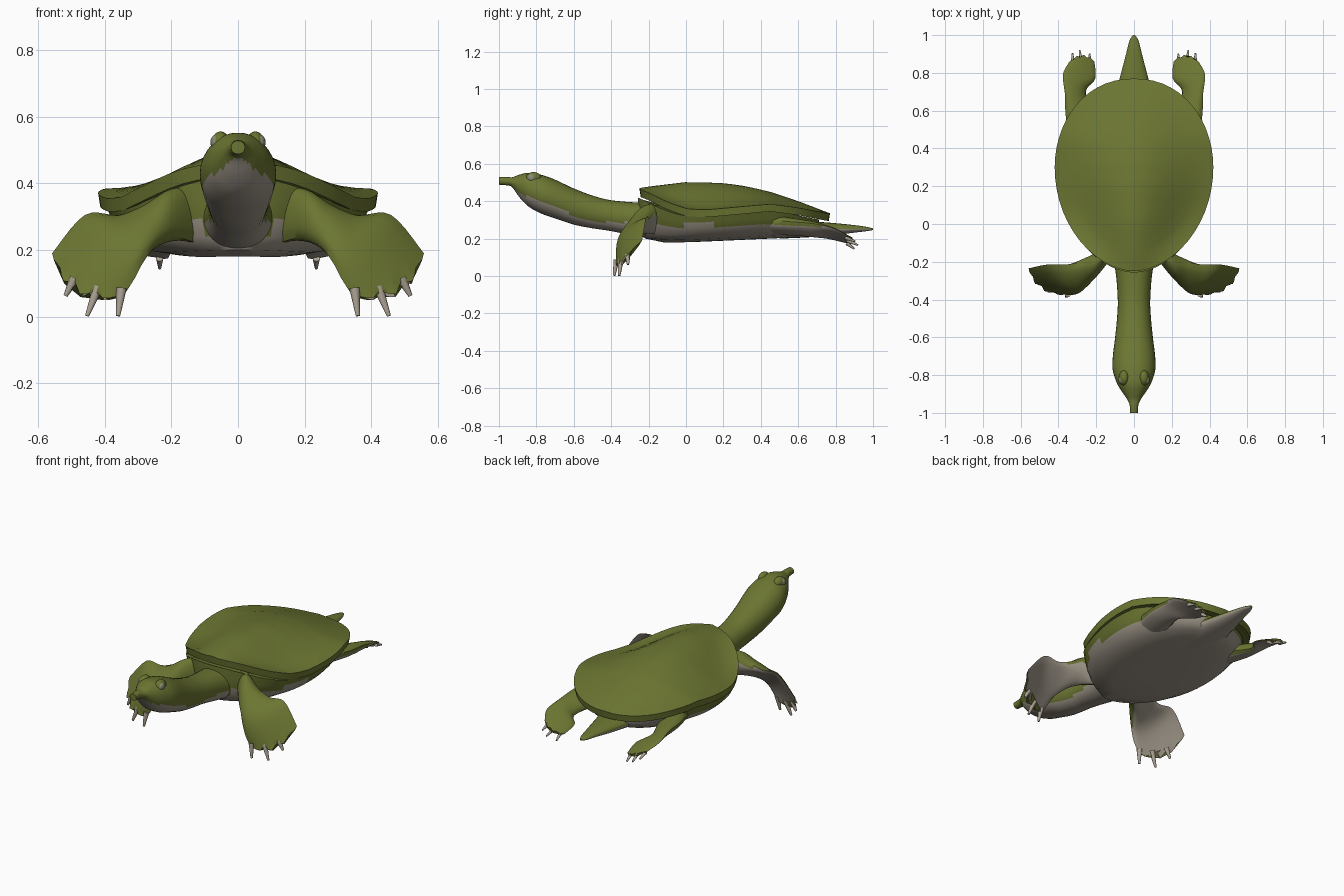
import bpy, bmesh, math
from mathutils import Vector

if "Cube" in bpy.data.objects:
    bpy.data.objects.remove(bpy.data.objects["Cube"])


def material(name, rgb):
    m = bpy.data.materials.new(name)
    m.diffuse_color = (*rgb, 1)
    m.use_nodes = True
    m.node_tree.nodes["Principled BSDF"].inputs["Base Color"].default_value = m.diffuse_color
    return m


GREEN = material("olive skin", (0.15, 0.18, 0.032))
BEIGE = material("pale belly", (0.34, 0.30, 0.245))
CLAW = material("claw horn", (0.42, 0.37, 0.30))
EYE = material("eye grey", (0.24, 0.26, 0.17))


def lerp(table, y):
    """Piecewise linear lookup in (y, value) pairs."""
    for (a, va), (b, vb) in zip(table, table[1:]):
        if y <= b:
            return va + (vb - va) * max(0, (y - a) / (b - a))
    return table[-1][1]


def refine(rows, steps):
    """Catmull-Rom refinement of equal-length rows of numbers."""
    out = []
    for i in range(len(rows) - 1):
        a, b, c, d = (rows[min(max(j, 0), len(rows) - 1)] for j in range(i - 1, i + 3))
        for k in range(steps):
            t = k / steps
            out.append([q + .5 * t * (r - p + t * (2*p - 5*q + 4*r - s + t * (3*(q - r) + s - p)))
                        for p, q, r, s in zip(a, b, c, d)])
    return out + [list(rows[-1])]


def finish(name, bm, mats, rule=None, mirror=False, angle=50):
    bmesh.ops.remove_doubles(bm, verts=bm.verts, dist=1e-5)
    bmesh.ops.recalc_face_normals(bm, faces=bm.faces)
    bm.normal_update()
    for f in bm.faces:
        if rule:
            f.material_index = int(rule(f.calc_center_median(), f.normal))
    me = bpy.data.meshes.new(name)
    bm.to_mesh(me)
    bm.free()
    ob = bpy.data.objects.new(name, me)
    bpy.context.collection.objects.link(ob)
    for m in mats:
        me.materials.append(m)
    if mirror:
        mod = ob.modifiers.new("mirror", 'MIRROR')
        mod.use_mirror_merge = False
    bpy.ops.object.select_all(action='DESELECT')
    ob.select_set(True)
    bpy.context.view_layer.objects.active = ob
    bpy.ops.object.shade_smooth_by_angle(angle=math.radians(angle))
    return ob


def loft(rings, cap=True):
    bm = bmesh.new()
    vs = [[bm.verts.new(p) for p in r] for r in rings]
    n = len(rings[0])
    for a, b in zip(vs, vs[1:]):
        for i in range(n):
            j = (i + 1) % n
            bm.faces.new((a[i], a[j], b[j], b[i]))
    if cap:
        bm.faces.new(vs[0])
        bm.faces.new(vs[-1])
    return bm


# Carapace: egg outline, ridge height and rim height along y
RIDGE = [(-.25, .47), (-.2, .478), (-.1, .49), (0, .502), (.2, .497), (.32, .48),
         (.45, .45), (.6, .40), (.77, .335)]
RIM = [(-.25, .465), (-.2, .445), (-.1, .395), (0, .36), (.1, .353), (.2, .362),
       (.45, .385), (.6, .365), (.77, .332)]
N = 56


def outline(a, rx=1, ry=1):
    c, s = math.cos(a), math.sin(a)
    x = math.copysign(abs(c) ** (1.1 if s < 0 else .93), c) * .42
    return x * rx, .3 + s * (.55 if s < 0 else .47) * ry


def half_width(y):
    s = (y - .3) / (.55 if y < .3 else .47)
    c = math.sqrt(max(0, 1 - s * s))
    return .42 * c ** (1.1 if s < 0 else .93)


def shell_ring(r, drop=0):
    ring = []
    for i in range(N):
        x, y = outline(2 * math.pi * i / N, r, r)
        u = min(1, abs(x) / max(half_width(y), 1e-4))
        g = .5 + .5 * math.cos(math.pi * u)
        z = lerp(RIM, y) + (lerp(RIDGE, y) - lerp(RIM, y)) * g
        if drop:
            z = lerp(RIM, y) - drop
        ring.append((x, y, z))
    return ring


rings = [shell_ring(max(k / 9, .002)) for k in range(10)]
rings += [shell_ring(.985, .04), shell_ring(.88, .035)]
finish("carapace", loft(rings), [GREEN])

# Trunk under the carapace, pale on the lower half
rings = []
for rx, ry, f in [(.95, .95, 1), (.91, .95, .75), (.87, .94, .52), (.79, .92, .28),
                  (.67, .88, .1), (.5, .7, .01), (.25, .35, 0)]:
    ring = []
    for i in range(N):
        x, y = outline(2 * math.pi * i / N, rx, ry)
        low = .178 + .045 * max(0, y)
        ring.append((x, y - .035, low + f * (lerp(RIM, y) - .035 - low)))
    rings.append(ring)
finish("trunk", loft(rings), [GREEN, BEIGE],
       lambda c, n: c.z < .272 + .02 * c.y and abs(c.z) < .33)


# Head and neck: y, half width, bottom z, top z
def tube(rows, steps, n, power):
    rings = []
    for y, w, lo, hi in refine(rows, steps):
        ring = []
        for i in range(n):
            c, s = math.cos(2*math.pi*i/n), math.sin(2*math.pi*i/n)
            x = w * math.copysign(abs(c) ** power, c)
            ring.append((x, y, (lo + hi) / 2 + (hi - lo) / 2 * s))
        rings.append(ring)
    return loft(rings)


THROAT = [(-.96, .40), (-.93, .475), (-.88, .435), (-.8, .405), (-.7, .365),
          (-.55, .305), (-.45, .29), (-.1, .28)]
neck_rows = [(-1, .021, .488, .528), (-.96, .023, .485, .53), (-.93, .035, .475, .528),
             (-.89, .062, .42, .542), (-.84, .092, .37, .552), (-.77, .113, .332, .54),
             (-.7, .112, .308, .515), (-.6, .1, .275, .468), (-.5, .09, .255, .43),
             (-.4, .086, .24, .405), (-.25, .098, .21, .392), (-.1, .13, .19, .385)]
finish("head_and_neck", tube(neck_rows, 4, 32, .9), [GREEN, BEIGE],
       lambda c, n: c.y > -.945 and c.z < lerp(THROAT, c.y))

# Tail, pale beneath
finish("tail", tube([(.5, .15, .2, .30), (.62, .115, .205, .295), (.77, .076, .215, .285),
                     (.9, .042, .232, .272), (.97, .024, .24, .262), (1, .006, .246, .254)],
                    3, 20, 1), [GREEN, BEIGE], lambda c, n: n.z < -.25)


# Limbs: each row is leading edge, trailing edge, half thickness, web bulge
def limb(name, rows, normal, pale):
    normal, pale = Vector(normal).normalized(), Vector(pale).normalized()
    flat = [(*u, *l, t, *b) for u, l, t, b in rows]
    fine = refine(flat, 5)
    rings, m = [], 16
    for k, r in enumerate(fine):
        U, L, t, B = Vector(r[0:3]), Vector(r[3:6]), r[6], Vector(r[7:10])
        scallop = .22 if k == len(fine) - 1 else 0
        ring = []
        for i in range(2 * m):
            q = i if i <= m else 2 * m - i
            c = 1 - 2 * q / m
            s = math.sqrt(max(0, 1 - c * c)) * (1 if i <= m else -1)
            wave = (1 - c * c) * (1 + scallop * math.cos(2 * math.pi * (c + .7) / .55))
            ring.append((U + L) / 2 + (U - L) / 2 * c + normal * t * s + B * wave)
        rings.append(ring)
    finish(name, loft(rings), [GREEN, BEIGE], lambda c, n: n.dot(pale) > .55, True)


O = (0, 0, 0)
limb("front_flippers", [
    ((.10, -.08, .39), (.12, -.16, .22), .06, O),
    ((.20, -.17, .375), (.18, -.24, .235), .065, O),
    ((.28, -.20, .33), (.235, -.31, .22), .05, O),
    ((.36, -.215, .305), (.28, -.355, .17), .03, (0, -.02, 0)),
    ((.46, -.215, .305), (.31, -.37, .115), .018, (.01, -.03, -.015)),
    ((.558, -.235, .19), (.345, -.372, .06), .009, (.03, -.03, -.045))],
    (.15, -.85, .5), (-.2, .85, -.5))
limb("hind_flippers", [
    ((.32, .40, .305), (.16, .42, .25), .05, O),
    ((.36, .56, .29), (.22, .58, .235), .04, O),
    ((.365, .68, .28), (.255, .70, .215), .028, O),
    ((.376, .79, .255), (.205, .77, .20), .016, O),
    ((.345, .855, .22), (.21, .86, .175), .007, (0, .03, -.006))],
    (-.25, .3, .9), (.25, -.3, -.9))


# Claws: blunt cones on the digits
def claws(name, pairs, r):
    bm = bmesh.new()
    for base, tip in pairs:
        a, b = Vector(base), Vector(tip)
        d = b - a
        part = bmesh.ops.create_cone(bm, cap_ends=True, segments=10, radius1=r,
                                     radius2=r * .4, depth=d.length)
        M = d.to_track_quat('Z', 'Y').to_matrix().to_4x4()
        bmesh.ops.transform(bm, matrix=M, verts=part["verts"])
        bmesh.ops.translate(bm, vec=(a + b) / 2, verts=part["verts"])
    finish(name, bm, [CLAW], None, True)


claws("front_claws", [((.35, -.372, .085), (.36, -.384, .002)),
                      ((.42, -.348, .09), (.453, -.357, .002)),
                      ((.49, -.312, .115), (.518, -.31, .062))], .016)
claws("hind_claws", [((.325, .85, .205), (.325, .905, .185)),
                     ((.28, .86, .19), (.288, .92, .165)),
                     ((.235, .86, .175), (.235, .90, .145))], .011)


# Eyes with brow bulges
def ball(name, loc, size, mat):
    bm = bmesh.new()
    bmesh.ops.create_uvsphere(bm, u_segments=16, v_segments=10, radius=1)
    bmesh.ops.scale(bm, vec=size, verts=bm.verts)
    bmesh.ops.translate(bm, vec=loc, verts=bm.verts)
    finish(name, bm, [mat], None, True)


ball("brows", (.052, -.815, .522), (.027, .042, .034), GREEN)
ball("eyes", (.064, -.825, .523), (.019, .024, .024), EYE)
